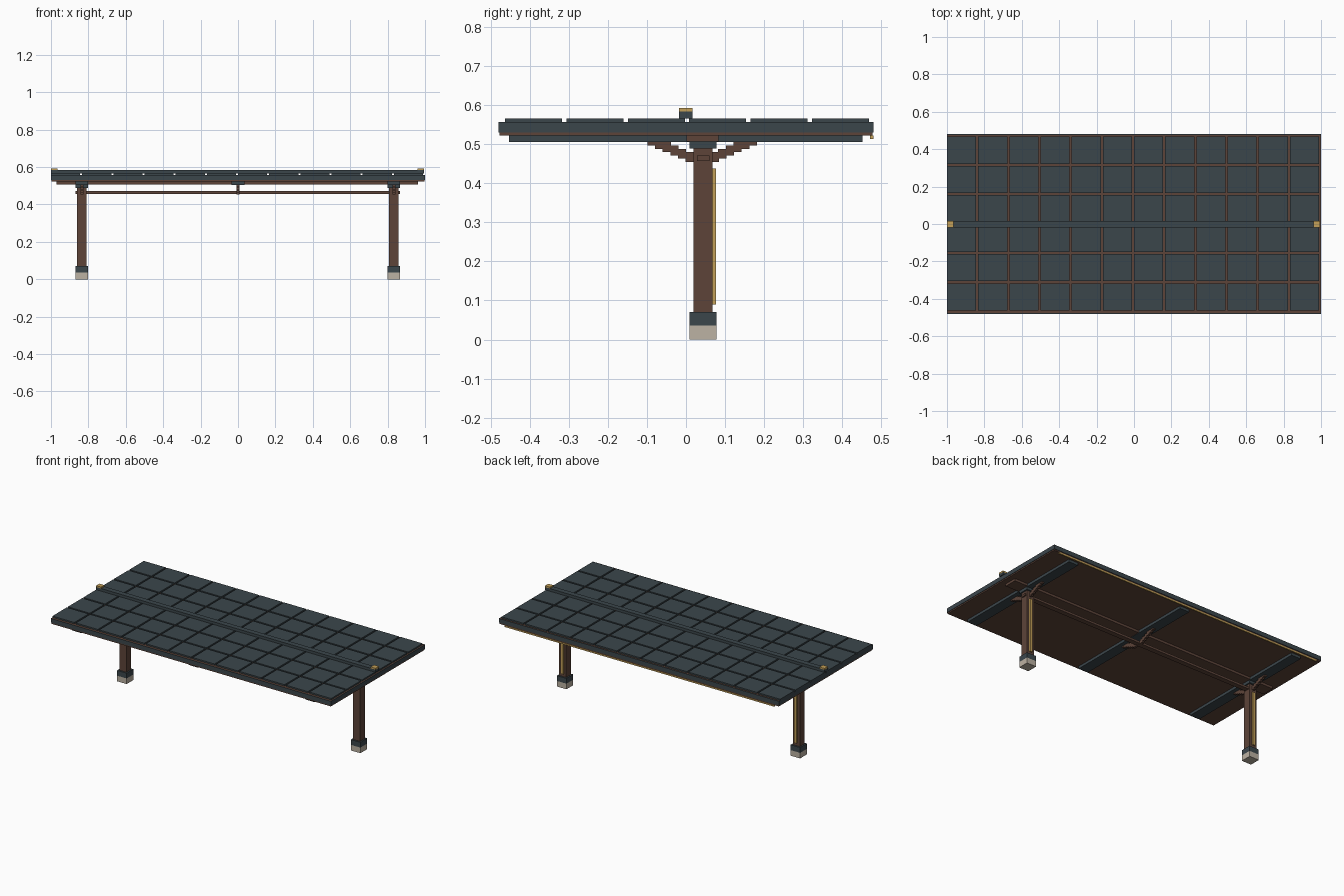
import bpy
import bmesh

if "Cube" in bpy.data.objects:
    bpy.data.objects.remove(bpy.data.objects["Cube"])


def material(name, srgb):
    m = bpy.data.materials.new(name)
    lin = [((c / 255 + 0.055) / 1.055) ** 2.4 for c in srgb]
    m.diffuse_color = (*lin, 1)
    m.use_nodes = True
    m.node_tree.nodes["Principled BSDF"].inputs["Base Color"].default_value = m.diffuse_color
    return m


SLATE = material("dark slate", (59, 70, 75))
BROWN = material("dark brown wood", (93, 68, 57))
GOLD = material("gold", (196, 160, 88))
STONE = material("pale stone", (188, 178, 163))


def boxes(name, mat, spans):
    """One object made of boxes, each given as (x0, x1, y0, y1, z0, z1)."""
    bm = bmesh.new()
    for x0, x1, y0, y1, z0, z1 in spans:
        for v in bmesh.ops.create_cube(bm, size=1)["verts"]:
            v.co = (x1 if v.co.x > 0 else x0,
                    y1 if v.co.y > 0 else y0,
                    z1 if v.co.z > 0 else z0)
    me = bpy.data.meshes.new(name)
    bm.to_mesh(me)
    bm.free()
    me.materials.append(mat)
    ob = bpy.data.objects.new(name, me)
    bpy.context.collection.objects.link(ob)
    return ob


# Roof deck, with its top showing in the grooves between tiles
E = 0.003
boxes("roof_deck", BROWN, [(-1 + E, 1 - E, -0.48 + E, 0.48 - E, 0.522, 0.557)])

# Dark boards around the roof edge
boxes("roof_edge_boards", SLATE, [
    (-1, 1, -0.48, -0.48 + E, 0.53, 0.557),
    (-1, 1, 0.48 - E, 0.48, 0.53, 0.557),
    (-1, -1 + E, -0.48 + E, 0.48 - E, 0.53, 0.557),
    (1 - E, 1, -0.48 + E, 0.48 - E, 0.53, 0.557)])

# Roof tiles in a 12 by 6 grid
PX, PY = 1 / 6, 0.157
boxes("roof_tiles", SLATE, [
    (-1 + i * PX, -1 + i * PX + 0.156, -0.463 + j * PY, -0.463 + j * PY + 0.146, 0.557, 0.566)
    for i in range(12) for j in range(6)])

# Ridge and its gold end caps
boxes("ridge", SLATE, [(-1, 0.995, -0.018, 0.016, 0.566, 0.583)])
boxes("ridge_end_caps", GOLD, [(-1, -0.965, -0.018, 0.016, 0.583, 0.592),
                               (0.96, 0.995, -0.018, 0.016, 0.583, 0.592)])

# Gold trim under the back eave
boxes("back_eave_trim", GOLD, [(-0.965, 0.96, 0.471, 0.48, 0.513, 0.522)])

# Cross beams and long beam under the deck
POSTS = (-0.835, 0.833)
CENTRES = (POSTS[0], 0, POSTS[1])
boxes("cross_beams", SLATE, [(x - 0.034, x + 0.034, -0.453, 0.452, 0.505, 0.522) for x in CENTRES])
boxes("long_beam", BROWN, [(-0.97, 0.962, 0.001, 0.083, 0.507, 0.522)])
boxes("tie_bar", BROWN, [(-0.868, 0.866, 0.028, 0.06, 0.457, 0.471)])

# Posts with stone footings, collars, capitals and gold back strips
for side, x in zip(("left", "right"), POSTS):
    boxes(side + "_footing", STONE, [(x - 0.034, x + 0.034, 0.009, 0.078, 0, 0.036)])
    boxes(side + "_post_collar", SLATE, [(x - 0.034, x + 0.034, 0.009, 0.078, 0.036, 0.07)])
    boxes(side + "_post", BROWN, [(x - 0.025, x + 0.025, 0.019, 0.068, 0.07, 0.49)])
    boxes(side + "_post_cap", SLATE, [(x - 0.034, x + 0.034, 0.009, 0.078, 0.489, 0.505)])
    boxes(side + "_post_strip", GOLD, [(x - 0.009, x + 0.009, 0.068, 0.077, 0.089, 0.437)])

# Stepped brackets spreading front and back
STEPS = 6
for label, x in zip(("left", "middle", "right"), CENTRES):
    spans = []
    for i in range(STEPS):
        outer = 0.14 - 0.0195 * i
        z1 = 0.505 - 0.0085 * i
        for s in (-1, 1):
            a, b = sorted((0.0415 + s * outer, 0.0415 + s * (outer - 0.06)))
            spans.append((x - 0.008, x + 0.008, a, b, z1 - 0.0085, z1))
    boxes(label + "_bracket", BROWN, spans)
